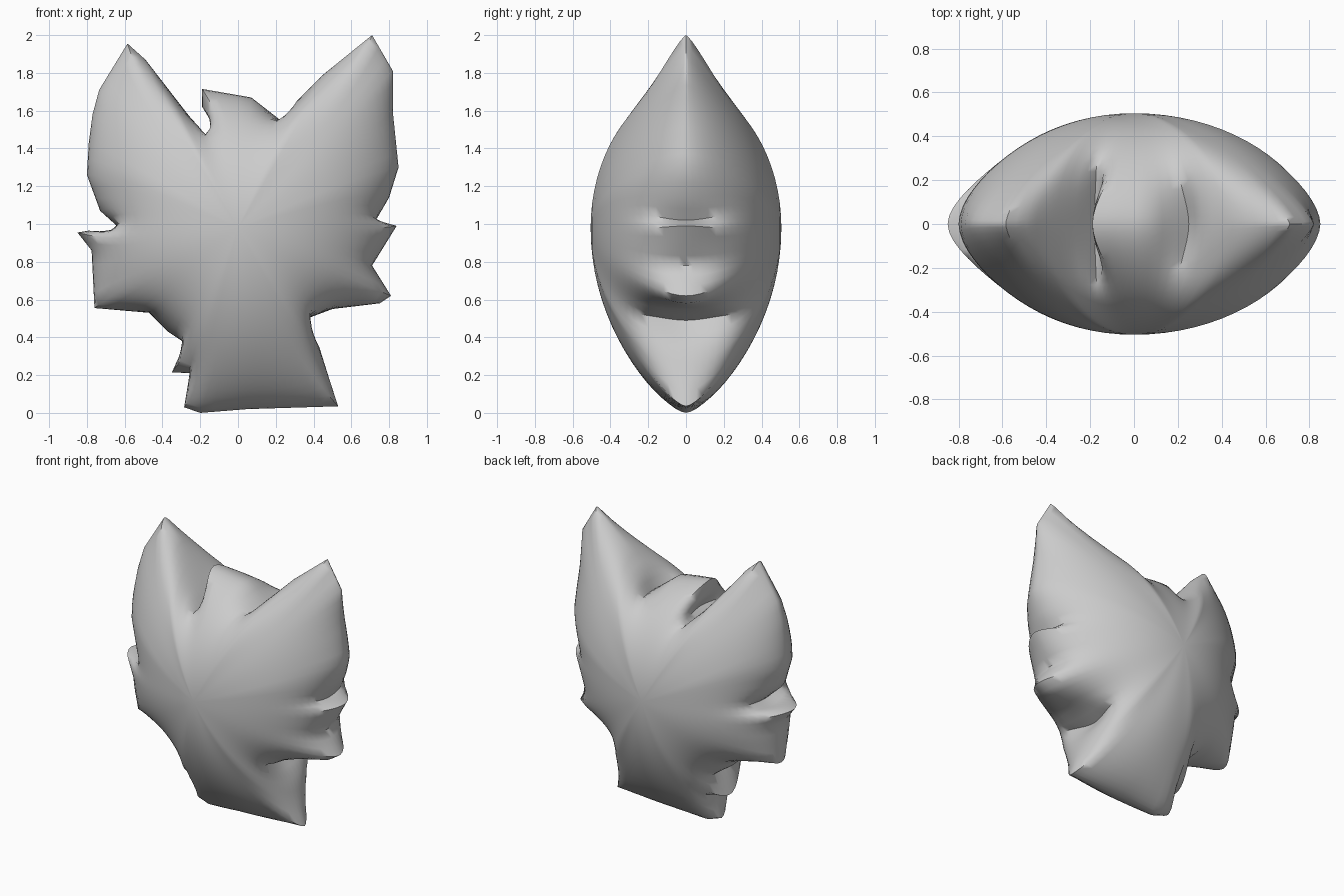
import bpy, bmesh, math
from mathutils import Vector

if "Cube" in bpy.data.objects:
    bpy.data.objects.remove(bpy.data.objects["Cube"])

# Front silhouette (x, z), clockwise from the top tuft
OUTLINE = [
    (-0.19, 1.715), (0.07, 1.67), (0.25, 1.53), (0.31, 1.65), (0.45, 1.79),
    (0.71, 2.0), (0.82, 1.81), (0.82, 1.59), (0.85, 1.30), (0.80, 1.14),
    (0.73, 1.02), (0.84, 0.99), (0.71, 0.78), (0.81, 0.62), (0.75, 0.58),
    (0.50, 0.55), (0.34, 0.49), (0.43, 0.35), (0.48, 0.19), (0.53, 0.035),
    (0.05, 0.02), (-0.20, 0.0), (-0.285, 0.03), (-0.255, 0.21), (-0.35, 0.215),
    (-0.28, 0.37), (-0.37, 0.43), (-0.47, 0.53), (-0.76, 0.555), (-0.775, 0.86),
    (-0.85, 0.955), (-0.79, 0.965), (-0.69, 0.95), (-0.63, 0.98), (-0.73, 1.07),
    (-0.80, 1.26), (-0.79, 1.43), (-0.77, 1.58), (-0.735, 1.71), (-0.585, 1.955),
    (-0.49, 1.87), (-0.18, 1.47), (-0.12, 1.51), (-0.19, 1.62),
]
CENTRE = Vector((0.0, 0.98))
DEPTH = 0.505
RINGS = 36


def resample(pts, step):
    out = []
    for i, p in enumerate(pts):
        a, b = Vector(p), Vector(pts[(i + 1) % len(pts)])
        n = max(1, round((b - a).length / step))
        out += [a.lerp(b, k / n) for k in range(n)]
    return out


def relax(pts, times):
    for _ in range(times):
        pts = [(pts[i - 1] + 2 * p + pts[(i + 1) % len(pts)]) / 4
               for i, p in enumerate(pts)]
    return pts


rim = resample(OUTLINE, 0.07)
soft = relax(rim, 14)          # body with ears and neck, without fur tufts
broad = relax(rim, 70)         # rounded core of the head
n = len(rim)

# Inflated head: rings running from front pole, over the rim, to back pole
bm = bmesh.new()
front = bm.verts.new((CENTRE.x, -DEPTH, CENTRE.y))
back = bm.verts.new((CENTRE.x, DEPTH, CENTRE.y))
rings = []
for k in range(1, RINGS):
    a = math.pi * k / RINGS
    t = math.sin(a)
    side = -1 if k < RINGS / 2 else 1
    ring = []
    for p, s, b in zip(rim, soft, broad):
        d = (b.lerp(s, t ** 3).lerp(p, t ** 11) - CENTRE) * t
        limit = (p - CENTRE).length
        if d.length > limit:          # keep notches open
            d *= limit / d.length
        q = CENTRE + d
        reach = (s - CENTRE).length
        e = 0.54 + 0.3 * min(1, max(0, (reach - 0.85) / 0.35))
        y = side * DEPTH * max(0, 1 - t * t) ** e
        ring.append(bm.verts.new((q.x, y, q.y)))
    rings.append(ring)
for i in range(n):
    j = (i + 1) % n
    bm.faces.new((front, rings[0][i], rings[0][j]))
    bm.faces.new((back, rings[-1][j], rings[-1][i]))
    for r, s in zip(rings, rings[1:]):
        bm.faces.new((r[i], s[i], s[j], r[j]))
bmesh.ops.recalc_face_normals(bm, faces=bm.faces)
mesh = bpy.data.meshes.new("eared_head")
bm.to_mesh(mesh)
bm.free()
head = bpy.data.objects.new("eared_head", mesh)
bpy.context.collection.objects.link(head)
bpy.context.view_layer.objects.active = head
head.select_set(True)
bpy.ops.object.shade_smooth_by_angle(angle=math.radians(60))
